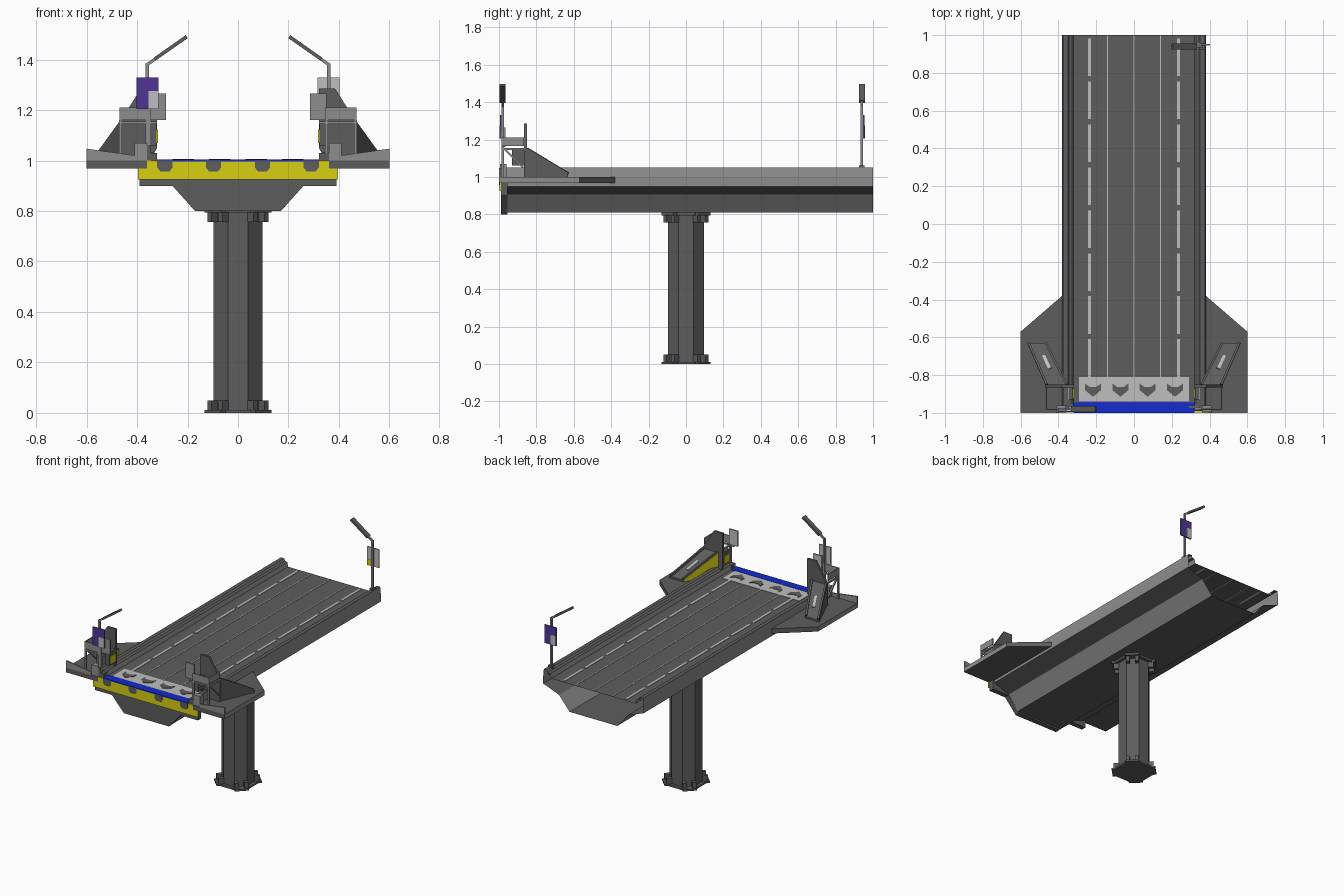
import bpy, bmesh, math
from mathutils import Vector

if "Cube" in bpy.data.objects:
    bpy.data.objects.remove(bpy.data.objects["Cube"])


def material(name, r, g, b):
    m = bpy.data.materials.new(name)
    m.diffuse_color = (r, g, b, 1)
    m.use_nodes = True
    m.node_tree.nodes["Principled BSDF"].inputs["Base Color"].default_value = m.diffuse_color
    return m


DARK = material("dark_concrete", 0.11, 0.11, 0.11)
MID = material("mid_grey", 0.27, 0.27, 0.27)
LIGHT = material("light_grey", 0.52, 0.52, 0.52)
YELLOW = material("yellow", 0.68, 0.62, 0.006)
BLUE = material("blue", 0.006, 0.025, 0.62)
PURPLE = material("purple", 0.08, 0.035, 0.30)


def finish(name, bm, mats, rule=None):
    bmesh.ops.recalc_face_normals(bm, faces=bm.faces)
    bm.normal_update()
    if rule:
        for f in bm.faces:
            f.material_index = rule(f)
    me = bpy.data.meshes.new(name)
    bm.to_mesh(me)
    bm.free()
    for m in mats:
        me.materials.append(m)
    ob = bpy.data.objects.new(name, me)
    bpy.context.collection.objects.link(ob)
    return ob


def prism(name, pts, axis, a, b, mats, rule=None, open_end=False):
    """Extrude a 2D outline along an axis: x -> (y,z), y -> (x,z), z -> (x,y)."""
    def place(p, t):
        return {"x": (t, p[0], p[1]), "y": (p[0], t, p[1]), "z": (p[0], p[1], t)}[axis]
    bm = bmesh.new()
    lo = [bm.verts.new(place(p, a)) for p in pts]
    hi = [bm.verts.new(place(p, b)) for p in pts]
    n = len(pts)
    for i in range(n):
        j = (i + 1) % n
        bm.faces.new((lo[i], lo[j], hi[j], hi[i]))
    bm.faces.new(lo)
    if not open_end:
        bm.faces.new(hi)
    return finish(name, bm, mats if isinstance(mats, list) else [mats], rule)


def box(name, x, y, z, mat):
    return prism(name, [(x[0], y[0]), (x[1], y[0]), (x[1], y[1]), (x[0], y[1])], "z", z[0], z[1], mat)


def bar(name, p, q, w, h, mat):
    """Rectangular bar from p to q; w is the horizontal width."""
    p, q = Vector(p), Vector(q)
    d = (q - p).normalized()
    side = d.cross(Vector((0, 0, 1)))
    side = side.normalized() if side.length > 1e-3 else Vector((0, 1, 0))
    up = side.cross(d)
    bm = bmesh.new()
    ends = [[bm.verts.new(c + side * w / 2 * i + up * h / 2 * j)
             for i, j in ((-1, -1), (1, -1), (1, 1), (-1, 1))] for c in (p, q)]
    for i in range(4):
        j = (i + 1) % 4
        bm.faces.new((ends[0][i], ends[0][j], ends[1][j], ends[1][i]))
    bm.faces.new(ends[0])
    bm.faces.new(ends[1])
    return finish(name, bm, [mat])


def octagon(apothem):
    r = apothem / math.cos(math.pi / 8)
    return [(r * math.cos(math.pi / 8 + k * math.pi / 4), r * math.sin(math.pi / 8 + k * math.pi / 4)) for k in range(8)]


def mirrored(half):
    return half + [(-x, z) for x, z in reversed(half)]


def sides(f):
    return 1 if abs(f.normal.x) > 0.75 else 0


# Pillar with flanges and corner brackets
prism("pillar", octagon(0.097), "z", 0, 0.81, DARK)
for label, z0, z1, b0, b1 in (("base", 0, 0.012, 0.012, 0.05), ("cap", 0.795, 0.812, 0.757, 0.795)):
    prism(label + "_flange", octagon(0.118), "z", z0, z1, DARK)
    for k in range(4):
        a = math.pi / 4 + k * math.pi / 2
        u, v = Vector((math.cos(a), math.sin(a))), Vector((-math.sin(a), math.cos(a)))
        for s in (-1, 1):
            c = v * s * 0.03
            prism(label + "_bracket", [c + u * r + v * t for r, t in
                  ((0.09, -0.012), (0.13, -0.012), (0.13, 0.012), (0.09, 0.012))], "z", b0, b1, DARK)
        prism(label + "_foot", [u * r + v * t for r, t in
              ((0.09, -0.05), (0.142, -0.045), (0.142, 0.045), (0.09, 0.05))], "z", z0, z1, DARK)

# Hollow deck with side barriers, open at the back end
prism("deck", mirrored([(0.32, 1.0), (0.328, 1.03), (0.345, 1.035), (0.35, 1.05), (0.375, 1.05), (0.38, 1.0),
                        (0.38, 0.95), (0.26, 0.905), (0.18, 0.81)]), "y", -0.96, 1.0, [DARK, MID], sides, open_end=True)

# Front end block, yellow fascia with dark tabs
prism("end_plate", mirrored([(0.39, 0.998), (0.39, 0.90), (0.26, 0.90), (0.17, 0.80)]), "y", -0.99, -0.955, DARK)
box("yellow_fascia", (-0.397, 0.397), (-0.998, -0.99), (0.925, 1.0), YELLOW)
for x in (-0.29, -0.097, 0.097, 0.29):
    prism("fascia_tab", [(x - 0.03, 1.0), (x - 0.03, 0.972), (x - 0.018, 0.957), (x + 0.018, 0.957),
                         (x + 0.03, 0.972), (x + 0.03, 1.0)], "y", -1.0, -0.996, DARK)

# Road markings
box("blue_strip", (-0.32, 0.32), (-1.0, -0.945), (0.997, 1.004), BLUE)
box("purple_line", (-0.29, 0.29), (-0.945, -0.939), (0.999, 1.003), PURPLE)
box("arrow_panel", (-0.29, 0.29), (-0.939, -0.81), (0.998, 1.003), LIGHT)
for x in (-0.217, -0.072, 0.072, 0.217):
    prism("arrow_mark", [(x, -0.915), (x + 0.042, -0.88), (x + 0.042, -0.845), (x + 0.018, -0.862),
                         (x - 0.018, -0.862), (x - 0.042, -0.845), (x - 0.042, -0.88)], "z", 1.0, 1.006, DARK)
for x in (-0.14, 0, 0.14):
    box("lane_line", (x - 0.003, x + 0.003), (-0.81, 1.0), (0.998, 1.002), LIGHT)
for x in (-0.235, 0.235):
    for i in range(8):
        y = -0.81 + i * 0.2275
        box("edge_dash", (x - 0.008, x + 0.008), (y, y + 0.2), (0.998, 1.003), LIGHT)

# Side platforms with ramp, upright plate and frame
for s in (1, -1):
    def m(pts):
        return [(s * p[0], *p[1:]) for p in pts]

    def sbox(name, x, y, z, mat):
        return box(name, (s * x[0], s * x[1]), y, z, mat)

    prism("platform", m([(0.36, -1.0), (0.6, -1.0), (0.6, -0.57), (0.38, -0.38), (0.36, -0.38)]),
          "z", 0.968, 1.0, [DARK, MID], sides)
    prism("platform_parapet", m([(0.41, 1.0), (0.6, 1.0), (0.6, 1.047), (0.41, 1.02)]), "y", -1.0, -0.99, MID)
    sbox("barrier_end", (0.36, 0.41), (-0.995, -0.96), (1.0, 1.07), MID)
    sbox("kerb_end", (0.32, 0.36), (-0.99, -0.95), (1.0, 1.03), DARK)

    # Upright plate
    prism("upright_plate", m([(0.32, 1.05), (0.32, 1.285), (0.385, 1.285), (0.47, 1.15), (0.47, 1.0), (0.35, 1.0)]),
          "y", -0.865, -0.85, DARK)

    # Sloping ramp, skewed outwards, with yellow inner side
    bm = bmesh.new()
    v = [bm.verts.new(p) for p in m([(0.35, -0.85, 1.0), (0.47, -0.85, 1.0), (0.566, -0.63, 1.0), (0.46, -0.63, 1.0),
                                     (0.35, -0.85, 1.145), (0.47, -0.85, 1.145), (0.566, -0.63, 1.012), (0.46, -0.63, 1.012)])]
    for f in ((0, 1, 2, 3), (4, 5, 6, 7), (0, 1, 5, 4), (1, 2, 6, 5), (2, 3, 7, 6), (3, 0, 4, 7)):
        bm.faces.new([v[i] for i in f])
    finish("ramp", bm, [DARK, YELLOW], lambda f: 1 if f.normal.x * s < -0.5 else 0)
    for x0, x1 in ((0.357, 0.467), (0.462, 0.558)):
        bar("ramp_rail", (s * x0, -0.85, 1.15), (s * x1, -0.63, 1.017), 0.012, 0.014, DARK)
    bar("ramp_mark", (s * 0.445, -0.765, 1.096), (s * 0.477, -0.695, 1.054), 0.02, 0.008, LIGHT)

    # Post frame with braces in front of the plate
    for x in (0.35, 0.465):
        bar("frame_post", (s * x, -0.98, 1.0), (s * x, -0.98, 1.16), 0.012, 0.012, MID)
        bar("frame_side_bar", (s * x, -0.98, 1.15), (s * x, -0.86, 1.15), 0.01, 0.01, MID)
    bar("frame_top_bar", (s * 0.32, -0.98, 1.15), (s * 0.47, -0.98, 1.15), 0.01, 0.01, MID)
    bar("frame_brace", (s * 0.465, -0.98, 1.16), (s * 0.465, -0.87, 1.05), 0.01, 0.01, MID)
    sbox("frame_front_panel", (0.345, 0.47), (-0.986, -0.98), (1.16, 1.21), MID)
    sbox("frame_side_panel", (0.464, 0.47), (-0.986, -0.865), (1.165, 1.21), MID)
    sbox("small_sign", (0.285, 0.35), (-0.975, -0.967), (1.16, 1.265), MID)
    sbox("small_sign_back", (0.285, 0.35), (-0.967, -0.964), (1.16, 1.265), LIGHT)
    sbox("control_box", (0.322, 0.352), (-0.93, -0.865), (1.06, 1.15), DARK)
    sbox("control_panel", (0.318, 0.322), (-0.925, -0.87), (1.07, 1.12), YELLOW)

# Two street lamps with signs; the back one is turned half round
for s, yc in ((1, -0.98), (-1, 0.94)):
    def pt(x, y, z):
        return (s * x, yc + s * y, z)

    def lbox(name, x, y, z, mat):
        box(name, (s * x[0], s * x[1]), (yc + s * y[0], yc + s * y[1]), z, mat)

    bar("lamp_post", pt(-0.36, 0, 1.0), pt(-0.36, 0, 1.385), 0.013, 0.013, MID)
    bar("lamp_arm", pt(-0.36, 0, 1.38), pt(-0.31, 0, 1.415), 0.012, 0.012, MID)
    bar("lamp_head", pt(-0.33, 0, 1.402), pt(-0.203, 0, 1.491), 0.032, 0.014, DARK)
    lbox("lamp_foot", (-0.375, -0.345), (-0.015, 0.015), (1.0, 1.06), DARK)
    lbox("sign_face", (-0.403, -0.315), (-0.014, -0.009), (1.205, 1.33), PURPLE)
    lbox("sign_back", (-0.403, -0.315), (-0.009, -0.006), (1.205, 1.33), LIGHT)
    lbox("sign_inset", (-0.355, -0.315), (-0.017, -0.013), (1.205, 1.275), LIGHT)
    lbox("sign_back_patch", (-0.355, -0.315), (-0.007, -0.004), (1.205, 1.245), YELLOW)
